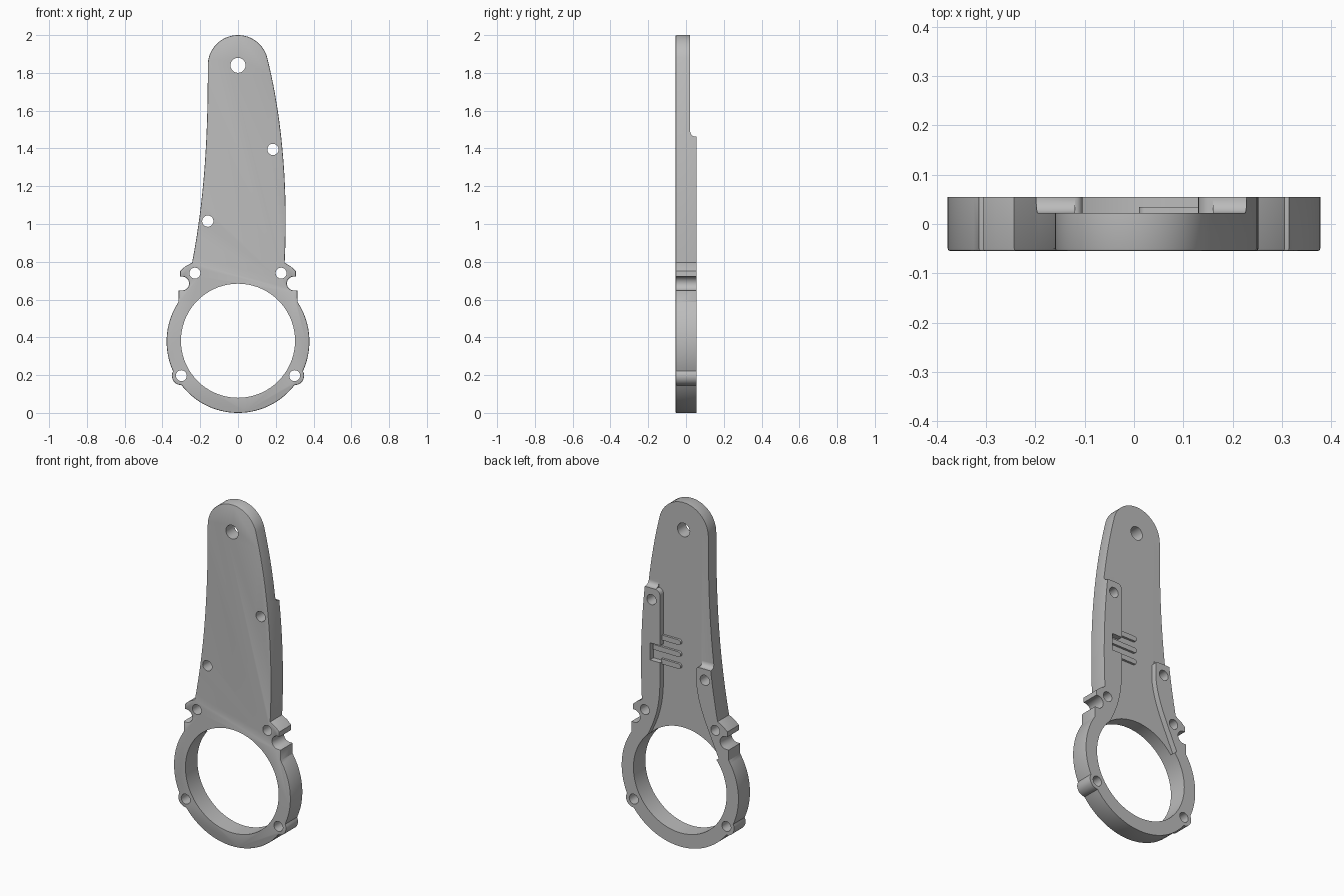
import bpy, bmesh
from math import sin, cos, radians
from mathutils import Vector

if "Cube" in bpy.data.objects:
    bpy.data.objects.remove(bpy.data.objects["Cube"])

FRONT, FLOOR, BACK = -0.055, 0.022, 0.055

grey = bpy.data.materials.new("plain_grey")
grey.use_nodes = True
grey.diffuse_color = (0.5, 0.5, 0.5, 1)
grey.node_tree.nodes["Principled BSDF"].inputs["Base Color"].default_value = (0.5, 0.5, 0.5, 1)


def arc(cx, cz, r, a0, a1, n):
    angles = [radians(a0 + (a1 - a0) * i / n) for i in range(n + 1)]
    return [(cx + r * cos(a), cz + r * sin(a)) for a in angles]


def bezier(p0, p1, p2, p3, n=24):
    p0, p1, p2, p3 = map(Vector, (p0, p1, p2, p3))
    out = []
    for i in range(n + 1):
        t = i / n
        s = 1 - t
        out.append(tuple(p0 * s**3 + p1 * 3 * s * s * t + p2 * 3 * s * t * t + p3 * t**3))
    return out


def mirror(points):
    return [(-x, z) for x, z in reversed(points)]


def prism(name, points, y0, y1, bevel=0, pick=None, segments=2):
    """Extrude an x-z outline from y0 to y1, rounding chosen edges on the y0 side."""
    bm = bmesh.new()
    face = bm.faces.new([bm.verts.new((x, y0, z)) for x, z in points])
    grown = bmesh.ops.extrude_face_region(bm, geom=[face])["geom"]
    for v in grown:
        if isinstance(v, bmesh.types.BMVert):
            v.co.y = y1
    bmesh.ops.recalc_face_normals(bm, faces=bm.faces)
    if bevel:
        edges = [e for e in bm.edges if all(abs(v.co.y - y0) < 1e-5 for v in e.verts)
                 and (pick is None or pick(e))]
        bmesh.ops.bevel(bm, geom=edges, offset=bevel, segments=segments,
                        profile=0.5, affect='EDGES', clamp_overlap=True)
    mesh = bpy.data.meshes.new(name)
    bm.to_mesh(mesh)
    bm.free()
    obj = bpy.data.objects.new(name, mesh)
    bpy.context.collection.objects.link(obj)
    obj.data.materials.append(grey)
    return obj


def rect(x0, x1, z0, z1):
    return [(x0, z0), (x1, z0), (x1, z1), (x0, z1)]


# Outline: ring with lugs and notched tabs, mirrored, then the curved arm
side = arc(0, 0.378, 0.378, -90, -37.8, 18)
side += arc(0.30, 0.197, 0.05, -88, 26, 12)
side += arc(0, 0.378, 0.378, -24.4, 33.5, 20)
side += [(0.315, 0.648)]
side += arc(0.296, 0.685, 0.037, -85, -275, 14)
side += [(0.306, 0.722), (0.306, 0.752), (0.28, 0.775)]
right_edge = bezier((0.247, 0.795), (0.262, 1.1), (0.25, 1.5), (0.155, 1.879))
tip = arc(0, 1.84, 0.16, 14, 180, 32)
left_edge = bezier((-0.16, 1.84), (-0.158, 1.35), (-0.195, 1.05), (-0.243, 0.795))
outline = side + right_edge + tip[1:] + left_edge[1:] + mirror(side)[:-1]
body = prism("bracket_body", outline, FRONT, BACK, bevel=0.005)

cutters = []

# Back recess between the two rails
right_rail = bezier((0.22, 0.58), (0.14, 0.73), (0.13, 0.82), (0.13, 0.97), 14)
right_rail += arc(0.16, 1.432, 0.03, 180, 90, 6)
left_rail = arc(-0.12, 1.065, 0.015, 90, 0, 4)
left_rail += bezier((-0.105, 0.99), (-0.115, 0.85), (-0.18, 0.74), (-0.25, 0.58), 14)
recess = right_rail + [(0.16, 2.1), (-0.12, 2.1)] + left_rail + [(0, 0.4)]
cutters.append(prism("recess_cutter", recess, FLOOR, 0.1))


def low_edge(z):
    return lambda e: all(abs(v.co.z - z) < 1e-4 for v in e.verts)


# Open areas above each rail, with a fillet at the rail end
for name, x0, x1, z in (("right", 0.145, 0.5, 1.462), ("left", -0.5, -0.11, 1.08)):
    cutters.append(prism(name + "_step_cutter", rect(x0, x1, z, 2.1), FLOOR, 0.1,
                         bevel=0.028, pick=low_edge(z), segments=5))

# Pocket in the long rail beside the ribs
cutters.append(prism("pocket_cutter", rect(0.1, 0.195, 1.04, 1.14), FLOOR, 0.1))

# Bore and screw holes
holes = [(0, 0.382, 0.302, 72), (0, 1.84, 0.04, 24), (0.185, 1.395, 0.03, 20), (-0.16, 1.015, 0.03, 20)]
for s in (-1, 1):
    holes += [(s * 0.228, 0.74, 0.029, 20), (s * 0.30, 0.197, 0.029, 20)]
for x, z, r, n in holes:
    cutters.append(prism("hole_cutter", arc(x, z, r, 0, 360, n)[:-1], -0.1, 0.1))

for c in cutters:
    mod = body.modifiers.new(c.name, 'BOOLEAN')
    mod.operation, mod.solver, mod.object = 'DIFFERENCE', 'EXACT', c

# Bake the cuts, then drop the cutters
cut = bpy.data.meshes.new_from_object(body.evaluated_get(bpy.context.evaluated_depsgraph_get()))
body.modifiers.clear()
body.data = cut
for c in cutters:
    bpy.data.objects.remove(c)

# Three low round-ended ribs on the recess floor
ribs = []
for z, end in ((1.18, 0.135), (1.11, 0.19), (1.04, 0.135)):
    shape = arc(0.025, z, 0.015, 90, 270, 8) + [(end, z - 0.015), (end, z + 0.015)]
    ribs.append(prism("floor_rib", shape, FLOOR - 0.004, 0.035))

# Smooth curved walls, keep corners sharp
bpy.ops.object.select_all(action='DESELECT')
for o in [body] + ribs:
    o.select_set(True)
bpy.context.view_layer.objects.active = body
bpy.ops.object.shade_smooth_by_angle(angle=radians(30))
